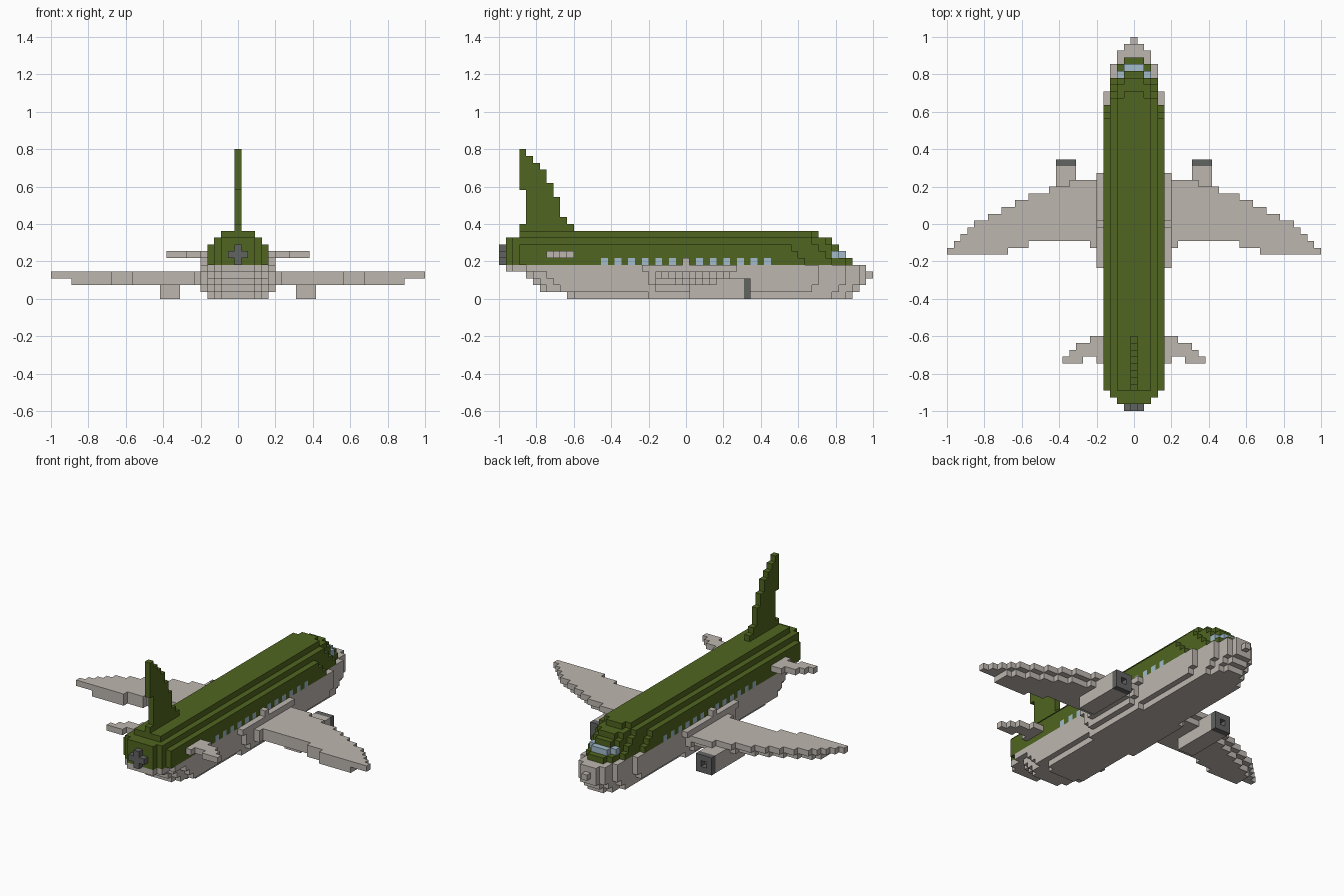
import bpy
import bmesh
from mathutils import Vector

U = 2 / 55  # block size

cube = bpy.data.objects.get("Cube")
if cube:
    bpy.data.objects.remove(cube, do_unlink=True)


def make_material(name, rgb):
    mat = bpy.data.materials.new(name)
    mat.use_nodes = True
    mat.diffuse_color = (*rgb, 1)
    mat.node_tree.nodes["Principled BSDF"].inputs["Base Color"].default_value = (*rgb, 1)
    return mat


MATERIALS = [
    make_material("olive green", (0.08, 0.13, 0.014)),
    make_material("warm grey", (0.51, 0.47, 0.43)),
    make_material("dark grey", (0.12, 0.125, 0.12)),
    make_material("window blue", (0.36, 0.5, 0.6)),
]
GREEN, GREY, DARK, BLUE = range(4)


def block(irange, jrange, krange, color):
    """Cells of a solid box; every range includes both ends."""
    return {(i, j, k): color
            for i in range(irange[0], irange[1] + 1)
            for j in range(jrange[0], jrange[1] + 1)
            for k in range(krange[0], krange[1] + 1)}


def build(name, cells):
    """Turn a set of coloured cells into a mesh of their outer faces."""
    bm = bmesh.new()
    for cell, color in cells.items():
        center = Vector((cell[0] * U, (cell[1] - 27) * U, (cell[2] + 0.5) * U))
        for axis in range(3):
            for sign in (-1, 1):
                step = [0, 0, 0]
                step[axis] = sign
                if tuple(c + s for c, s in zip(cell, step)) in cells:
                    continue
                normal = Vector(step)
                side = Vector([float(n == (axis + 1) % 3) for n in range(3)])
                up = normal.cross(side)
                corners = [normal + a * side + b * up
                           for a, b in ((-1, -1), (1, -1), (1, 1), (-1, 1))]
                face = bm.faces.new([bm.verts.new(center + c * U / 2) for c in corners])
                face.material_index = color
    bmesh.ops.remove_doubles(bm, verts=bm.verts[:], dist=U / 100)
    mesh = bpy.data.meshes.new(name)
    bm.to_mesh(mesh)
    bm.free()
    for mat in MATERIALS:
        mesh.materials.append(mat)
    obj = bpy.data.objects.new(name, mesh)
    bpy.context.collection.objects.link(obj)
    return obj


def build_pair(name, cells):
    build("left_" + name, cells)
    build("right_" + name, {(-i, j, k): c for (i, j, k), c in cells.items()})


# Fuselage: per layer the tail end, nose end and half width
LAYERS = [(10, 51, 3), (6, 52, 4), (5, 53, 4), (4, 54, 4), (1, 53, 4),
          (1, 51, 4), (1, 50, 4), (1, 49, 4), (1, 48, 3), (3, 46, 2)]
NOSE_TAPER = [0, 1, 2, 2, 3, 3, 3, 3]
UPPER_TAIL_TAPER = [2, 3]
LOWER_TAIL_TAPER = [2, 3, 3]


def taper(table, distance):
    return table[distance] if distance < len(table) else 4


fuselage = {}
for k, (tail, nose, width) in enumerate(LAYERS):
    tail_table = UPPER_TAIL_TAPER if k > 4 else LOWER_TAIL_TAPER
    blunt = 0 if k == 3 else 1
    for j in range(tail, nose + 1):
        half = min(width, taper(NOSE_TAPER, nose - j + blunt), taper(tail_table, j - tail))
        color = GREEN if k > 4 else GREY
        if k == 6 and j > 48:  # cockpit glass
            color = BLUE
        fuselage.update(block((-half, half), (j, j), (k, k), color))
# Cabin windows
for j in range(15, 40, 2):
    for i in (-4, 4):
        fuselage[i, j, 5] = BLUE
build("fuselage", fuselage)

# Exhaust at the tail end
exhaust = block((-1, 1), (0, 0), (6, 6), DARK)
exhaust.update(block((0, 0), (0, 0), (5, 7), DARK))
build("tail_exhaust", exhaust)

# Fin: rear and front end of each layer
FIN = [(3, 10), (4, 9), (4, 8), (4, 8), (4, 8), (4, 7),
       (3, 7), (3, 6), (3, 6), (3, 5), (3, 4), (3, 3)]
fin = {}
for n, span in enumerate(FIN):
    fin.update(block((0, 0), span, (10 + n, 10 + n), GREEN))
build("tail_fin", fin)

# Tailplanes
TAILPLANE = [(7, 10), (8, 10), (8, 9), (7, 9), (7, 8), (7, 7)]
tailplane = {}
for n, span in enumerate(TAILPLANE):
    tailplane.update(block((5 + n, 5 + n), span, (6, 6), GREY))
build_pair("tailplane", tailplane)

# Wings: swept upper layer, smaller lower layer
LEADING = [33] * 5 + [32] * 3 + [31] * 3 + [30] * 2 + [29] * 2 + [28] * 2 + [27] * 2
LEADING += [26, 25, 24, 23]
wing = {}
for n, front in enumerate(LEADING):
    i = 5 + n
    rear = 23 if i > 18 else 24 if i > 15 or i < 7 else 25
    wing.update(block((i, i), (rear, front), (3, 3), GREY))
    if i < 25:
        wing.update(block((i, i), (rear, front - 1), (2, 2), GREY))
build_pair("wing", wing)

# Fairings where the wings meet the body
fairing = block((5, 5), (21, 34), (4, 4), GREY)
fairing.update(block((5, 5), (22, 33), (2, 3), GREY))
fairing.update(block((5, 5), (23, 32), (1, 1), GREY))
fairing.update(block((4, 4), (22, 33), (0, 0), GREY))
fairing[5, 27, 5] = GREY
build_pair("wing_fairing", fairing)

# Engines with a dark hollow intake
engine = block((9, 11), (28, 35), (0, 2), GREY)
engine.update(block((9, 11), (36, 36), (0, 2), DARK))
del engine[10, 36, 1]
engine[10, 35, 1] = DARK
build_pair("engine", engine)
